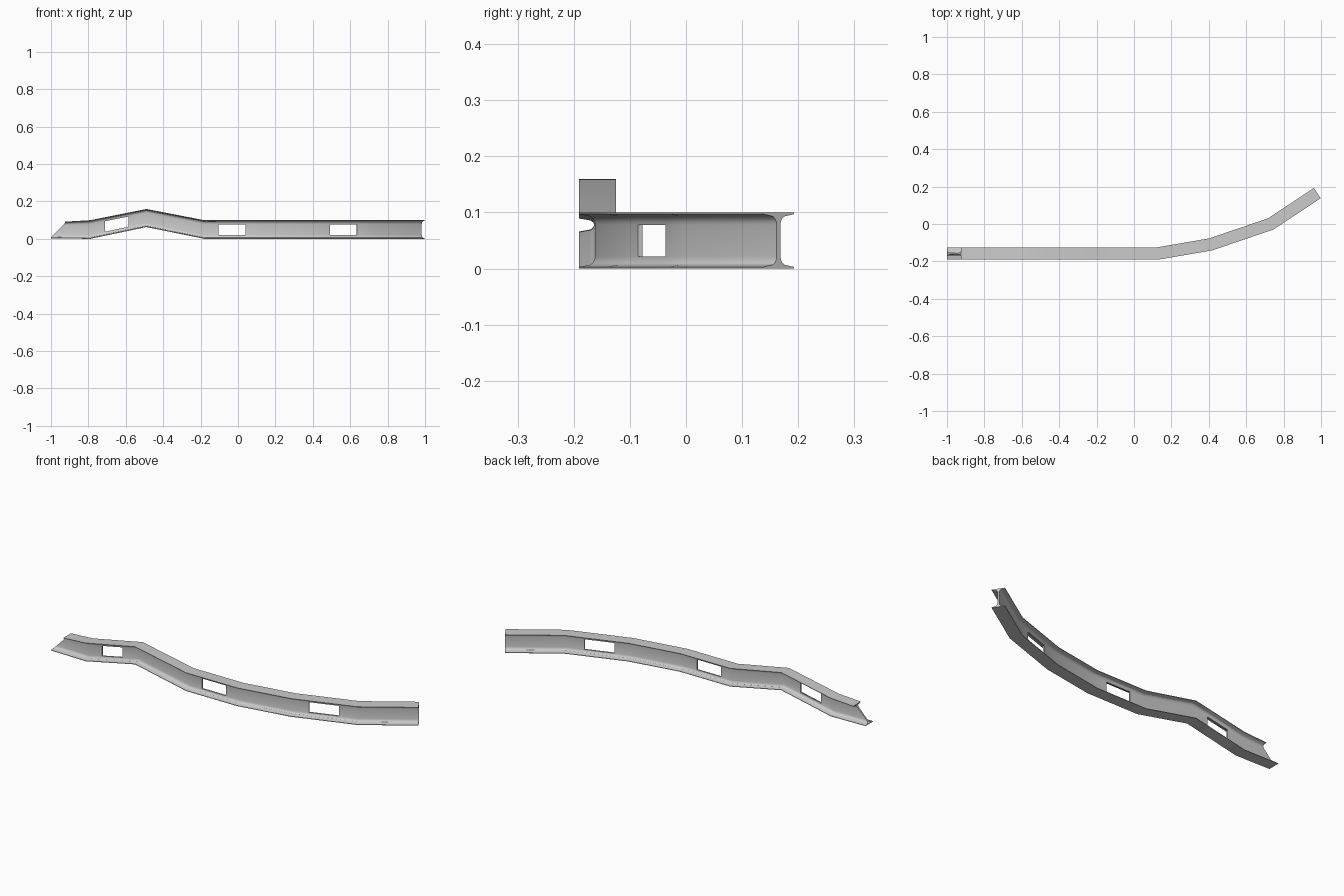
import bpy, bmesh
from mathutils import Vector

if "Cube" in bpy.data.objects:
    bpy.data.objects.remove(bpy.data.objects["Cube"])

# Beam path: x, y, bottom z, top z at every bend
PATH = [(-1.0, -.158, .003, .092), (-.79, -.158, 0, .1), (-.49, -.158, .063, .16),
        (-.18, -.158, 0, .1), (.125, -.158, 0, .1), (.41, -.109, 0, .1),
        (.73, 0, 0, .1), (.98, .165, 0, .1)]
WINDOWS = [(-.71, -.585), (-.105, .04), (.49, .635)]
HALF_WIDTH = .033

# One side of the I profile, bottom to top: lateral offset, height fraction
lower = [(.033, 0), (.033, .03), (.012, .07), (.0075, .11), (.005, .16), (.004, .22)]
side = lower + [(u, 1 - t) for u, t in reversed(lower)]
profile = side + [(-u, t) for u, t in reversed(side)]
N = len(profile)
LO, HI = len(lower) - 1, len(lower)          # web edge points on the right side
LO2, HI2 = N - 1 - LO, N - 1 - HI            # and on the left side


def direction(a, b):
    return Vector((b[0] - a[0], b[1] - a[1])).normalized()


def stations():
    """Bends with mitred side vectors, plus plain stations at window edges."""
    out = []
    for i, p in enumerate(PATH):
        d1 = direction(PATH[max(i - 1, 0)], PATH[max(i, 1)])
        last = len(PATH) - 1
        d2 = direction(PATH[min(i, last - 1)], PATH[min(i + 1, last)])
        m = (d1 + d2).normalized()
        n = Vector((m.y, -m.x)) / m.dot(d1)
        out.append((p, n))
    for w in WINDOWS:
        for x in w:
            a, b = next((a, b) for a, b in zip(PATH, PATH[1:]) if a[0] <= x < b[0])
            f = (x - a[0]) / (b[0] - a[0])
            d = direction(a, b)
            out.append((tuple(p + (q - p) * f for p, q in zip(a, b)), Vector((d.y, -d.x))))
    return sorted(out, key=lambda s: s[0][0])


# Sweep the profile, with the web of the left end cut on a slant
bm = bmesh.new()
rings, xs = [], []
for k, ((x, y, zb, zt), n) in enumerate(stations()):
    ring = []
    for u, t in profile:
        slant = .075 * min(max((t - .05) / .87, 0), 1) if k == 0 else 0
        ring.append(bm.verts.new((x + slant + n.x * u, y + n.y * u, zb + (zt - zb) * t)))
    rings.append(ring)
    xs.append(x)

for k, (a, b) in enumerate(zip(rings, rings[1:])):
    mid = (xs[k] + xs[k + 1]) / 2
    is_window = any(w0 < mid < w1 for w0, w1 in WINDOWS)
    for i in range(N):
        j = (i + 1) % N
        if is_window and i in (LO, HI2):
            continue
        bm.faces.new((a[i], a[j], b[j], b[i]))
    # inner faces of the window opening
    if is_window:
        bm.faces.new((a[LO], b[LO], b[LO2], a[LO2]))
        bm.faces.new((a[HI], b[HI], b[HI2], a[HI2]))
        for r in (a, b):
            bm.faces.new((r[LO], r[HI], r[HI2], r[LO2]))

# End caps, made of strips across the profile
for r in (rings[0], rings[-1]):
    for i in range(len(side) - 1):
        bm.faces.new((r[i], r[i + 1], r[N - 2 - i], r[N - 1 - i]))
bmesh.ops.recalc_face_normals(bm, faces=bm.faces)

mesh = bpy.data.meshes.new("bent_i_beam")
bm.to_mesh(mesh)
bm.free()
beam = bpy.data.objects.new("bent_i_beam", mesh)
bpy.context.collection.objects.link(beam)
bpy.context.view_layer.objects.active = beam
beam.select_set(True)
bpy.ops.object.shade_smooth_by_angle(angle=.52)
